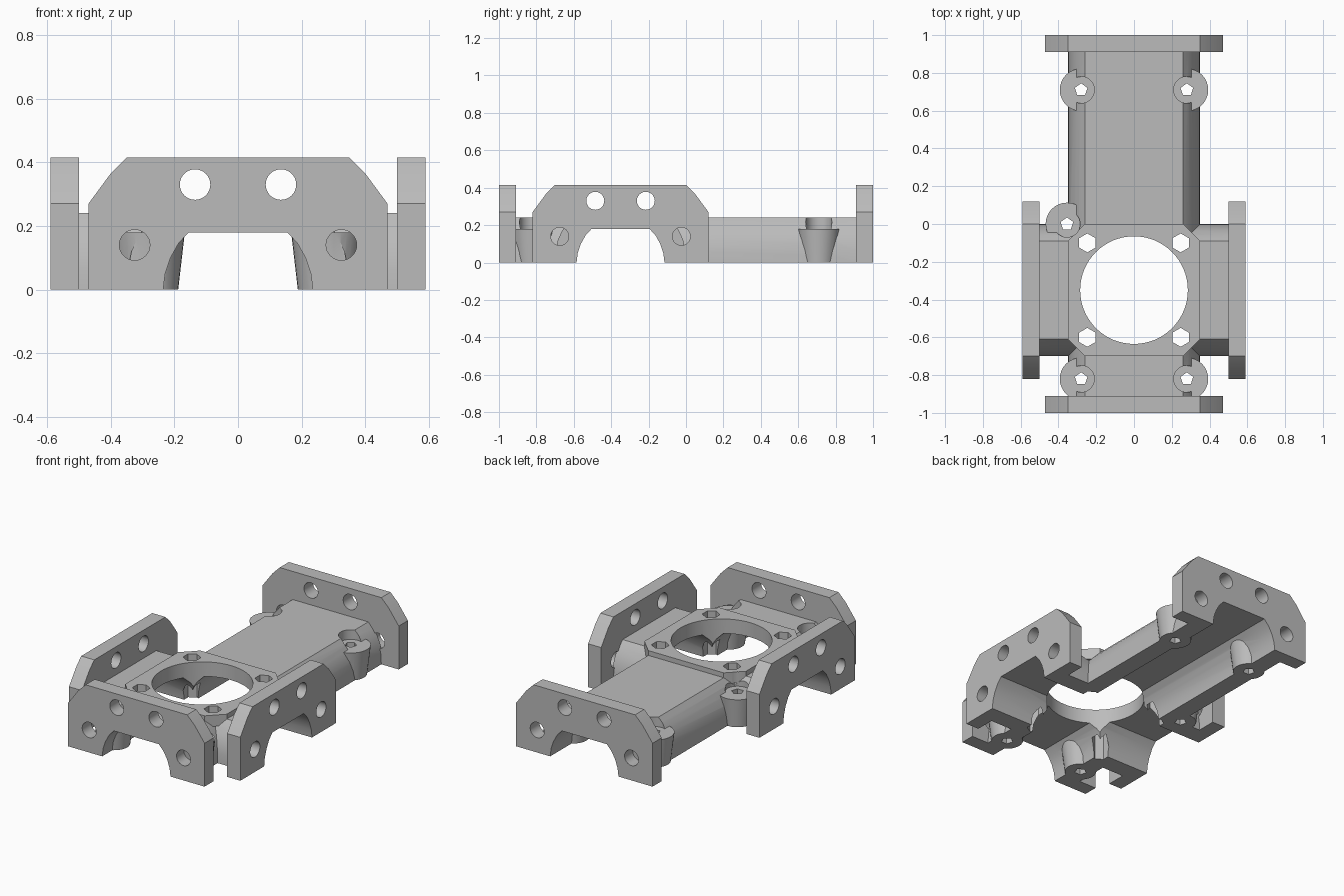
import bpy, bmesh, math
from mathutils import Vector

if "Cube" in bpy.data.objects:
    bpy.data.objects.remove(bpy.data.objects["Cube"])

grey = bpy.data.materials.new("plain_grey")
grey.use_nodes = True
grey.diffuse_color = (0.5, 0.5, 0.5, 1)
grey.node_tree.nodes["Principled BSDF"].inputs["Base Color"].default_value = (0.5, 0.5, 0.5, 1)

HUB_Y = -0.35


def finish(name, bm):
    bmesh.ops.recalc_face_normals(bm, faces=bm.faces)
    mesh = bpy.data.meshes.new(name)
    bm.to_mesh(mesh)
    bm.free()
    mesh.materials.append(grey)
    obj = bpy.data.objects.new(name, mesh)
    bpy.context.collection.objects.link(obj)
    return obj


def extrude(name, points, shift):
    bm = bmesh.new()
    face = bm.faces.new([bm.verts.new(p) for p in points])
    new = bmesh.ops.extrude_face_region(bm, geom=[face])["geom"]
    verts = [v for v in new if isinstance(v, bmesh.types.BMVert)]
    bmesh.ops.translate(bm, verts=verts, vec=Vector(shift))
    return finish(name, bm)


def prism(name, profile, axis, start, end):
    """Extrude a (sideways, height) profile along the x or y axis."""
    if axis == "y":
        return extrude(name, [(u, start, z) for u, z in profile], (0, end - start, 0))
    return extrude(name, [(start, HUB_Y + u, z) for u, z in profile], (end - start, 0, 0))


def mirrored(half):
    return half + [(-u, z) for u, z in reversed(half)]


def cylinder(name, centre, r_low, r_high, depth, sides, axis="z"):
    bm = bmesh.new()
    bmesh.ops.create_cone(bm, cap_ends=True, segments=sides, radius1=r_low,
                          radius2=r_high, depth=depth)
    obj = finish(name, bm)
    if axis == "x":
        obj.rotation_euler.y = math.pi / 2
    elif axis == "y":
        obj.rotation_euler.x = math.pi / 2
    obj.location = centre
    return obj


def combine(target, tool, operation):
    mod = target.modifiers.new("boolean", "BOOLEAN")
    mod.operation = operation
    mod.solver = "EXACT"
    mod.object = tool
    bpy.context.view_layer.update()
    bpy.ops.object.select_all(action="DESELECT")
    bpy.context.view_layer.objects.active = target
    target.select_set(True)
    bpy.ops.object.modifier_apply(modifier=mod.name)
    bpy.data.objects.remove(tool)


def smooth(obj):
    bpy.ops.object.select_all(action="DESELECT")
    bpy.context.view_layer.objects.active = obj
    obj.select_set(True)
    bpy.ops.object.shade_smooth_by_angle(angle=math.radians(25))


# Cross-sections: rounded arm shell and the tunnel below it
shell = mirrored([(0.35, 0), (0.347, 0.06), (0.335, 0.12), (0.315, 0.165),
                  (0.29, 0.205), (0.26, 0.24)])
arch_half = [(0.235, 0), (0.229, 0.05), (0.212, 0.1), (0.187, 0.145), (0.155, 0.18)]
tunnel = mirrored([(0.235, -0.05)] + arch_half)

# Crossed arms
body = prism("crossed_arms", shell, "y", -0.92, 0.92)
combine(body, prism("side_arms", shell, "x", -0.51, 0.51), "UNION")

# Octagonal hub plate
c = 0.26
octagon = [(0.35, c), (c, 0.35), (-c, 0.35), (-0.35, c),
           (-0.35, -c), (-c, -0.35), (c, -0.35), (0.35, -c)]
plate = extrude("hub_plate", [(x, y + HUB_Y, 0.2) for x, y in octagon], (0, 0, 0.07))
combine(body, plate, "UNION")

# Tunnels along both arms, and the round opening
combine(body, prism("tunnel_long", tunnel, "y", -1.2, 1.2), "DIFFERENCE")
combine(body, prism("tunnel_cross", tunnel, "x", -0.8, 0.8), "DIFFERENCE")
combine(body, cylinder("opening", (0, HUB_Y, 0.15), 0.285, 0.285, 0.6, 64), "DIFFERENCE")

# Screw bosses with counterbores and five-sided bores
bosses = [(sx * 0.28, y) for sx in (-1, 1) for y in (0.71, -0.82)] + [(-0.355, 0.0)]
for x, y in bosses:
    combine(body, cylinder("boss", (x, y, 0.09), 0.092, 0.113, 0.18, 32), "UNION")
for x, y in bosses:
    combine(body, cylinder("counterbore", (x, y, 0.28), 0.07, 0.07, 0.2, 32), "DIFFERENCE")
    combine(body, cylinder("bore", (x, y, 0.1), 0.035, 0.035, 0.4, 5), "DIFFERENCE")

# Six-sided holes at the hub corners
for sx in (-1, 1):
    for sy in (-1, 1):
        spot = (sx * 0.247, HUB_Y + sy * 0.25, 0.15)
        combine(body, cylinder("corner_hole", spot, 0.05, 0.05, 0.6, 6), "DIFFERENCE")
smooth(body)

# End flanges with arch and four holes each
outline = mirrored([(0.35, 0.415), (0.40, 0.365), (0.47, 0.27), (0.47, 0)] + arch_half)
flanges = [("front_flange", "y", -1.0, -0.91), ("back_flange", "y", 0.91, 1.0),
           ("right_flange", "x", -0.59, -0.5), ("left_flange", "x", 0.5, 0.59)]
for name, axis, start, end in flanges:
    flange = prism(name, outline, axis, start, end)
    mid = (start + end) / 2
    for side in (-1, 1):
        for u, z in ((0.135, 0.33), (0.325, 0.14)):
            spot = (side * u, mid, z) if axis == "y" else (mid, HUB_Y + side * u, z)
            combine(flange, cylinder("hole", spot, 0.048, 0.048, 0.2, 32, axis), "DIFFERENCE")
    smooth(flange)
